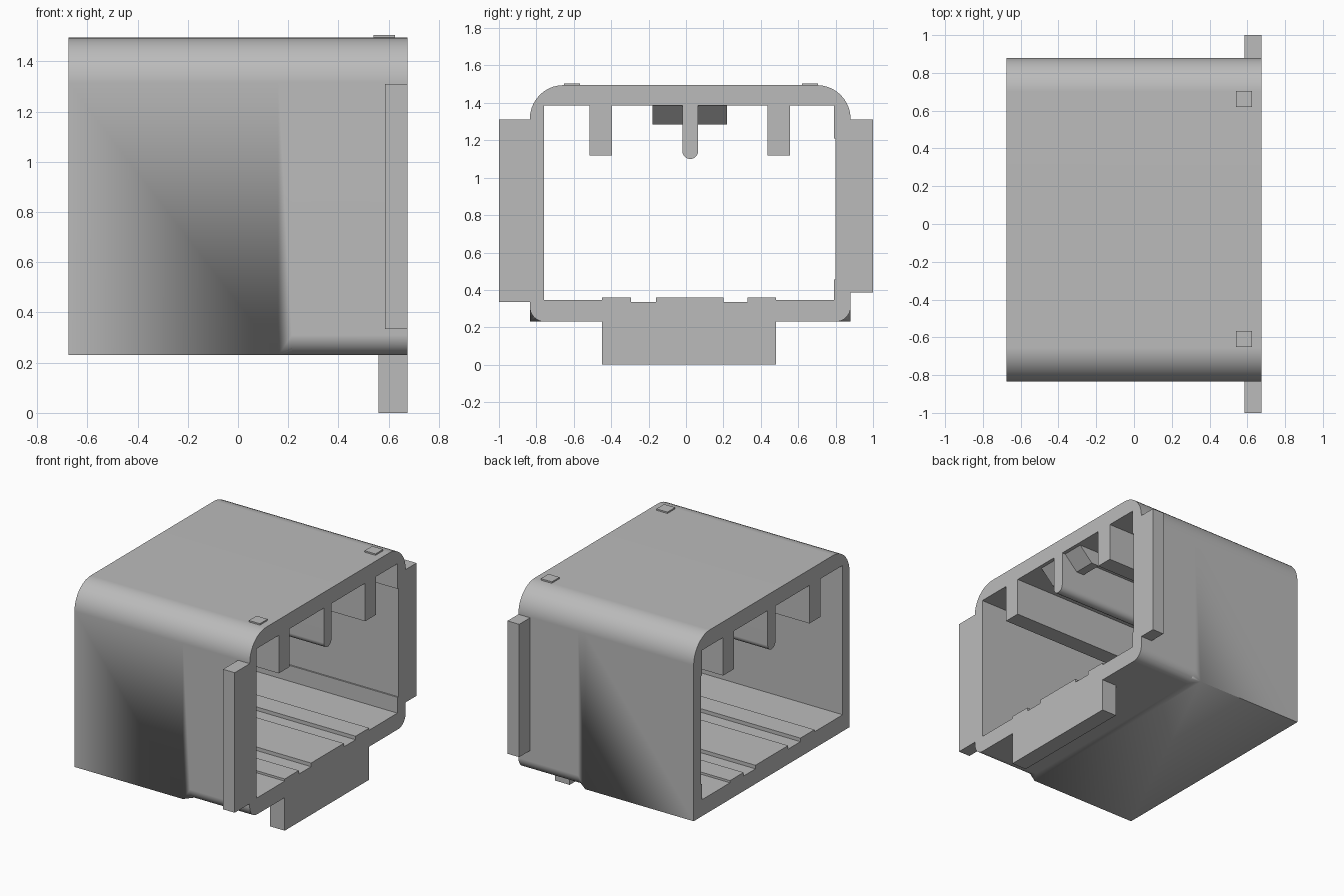
import bpy, bmesh, math

cube = bpy.data.objects.get("Cube")
if cube:
    bpy.data.objects.remove(cube, do_unlink=True)

grey = bpy.data.materials.new("plain grey")
grey.use_nodes = True
grey.diffuse_color = (0.5, 0.5, 0.5, 1)
grey.node_tree.nodes["Principled BSDF"].inputs["Base Color"].default_value = (0.5, 0.5, 0.5, 1)

END = 0.675                       # half length along x
Y0, Y1, Z0, Z1 = -0.835, 0.88, 0.23, 1.495


def finish(name, bm):
    bmesh.ops.recalc_face_normals(bm, faces=bm.faces)
    mesh = bpy.data.meshes.new(name)
    bm.to_mesh(mesh)
    bm.free()
    mesh.materials.append(grey)
    obj = bpy.data.objects.new(name, mesh)
    bpy.context.collection.objects.link(obj)
    return obj


def box(name, x, y, z):
    bm = bmesh.new()
    bmesh.ops.create_cube(bm, size=1)
    for v in bm.verts:
        v.co = [a + (b - a) * (c + 0.5) for (a, b), c in zip((x, y, z), v.co)]
    return finish(name, bm)


def arc(cy, cz, r, start, sweep, steps=10):
    return [(cy + r * math.cos(math.radians(start + sweep * i / steps)),
             cz + r * math.sin(math.radians(start + sweep * i / steps)))
            for i in range(steps + 1)]


def outer(low):
    """Outline with large top corners and bottom corners of radius low."""
    top = 0.18
    return (arc(Y0 + low, Z0 + low, low, 180, 90) + arc(Y1 - low, Z0 + low, low, 270, 90)
            + arc(Y1 - top, Z1 - top, top, 0, 90) + arc(Y0 + top, Z1 - top, top, 90, 90))


def rib(right, left, z, ceiling=1.385):
    return [(right, ceiling), (right, z), (left, z), (left, ceiling)]


# Opening outline: grooved floor, relieved side wall, hanging ribs
floor = [(-0.76, 0.345)]
for a, b, z in ((-0.45, -0.295, 0.36), (-0.295, -0.16, 0.335), (-0.16, 0.2, 0.36),
                (0.2, 0.33, 0.335), (0.33, 0.48, 0.36)):
    floor += [(a, z), (b, z)]
floor.insert(1, (-0.45, 0.345))
floor += [(0.48, 0.345), (0.79, 0.345)]
wall = [(0.79, 0.455), (0.80, 0.455), (0.80, 1.21), (0.79, 1.21), (0.79, 1.385)]
keel = [(0.065, 1.385)] + arc(0.0225, 1.1425, 0.0425, 0, -180) + [(-0.02, 1.385)]
inner = floor + wall + rib(0.555, 0.435, 1.12) + keel + rib(-0.395, -0.515, 1.12) + [(-0.76, 1.385)]

# Housing: outer skin with bottom corners rounded near one end, and the opening
bm = bmesh.new()


def loft(sections):
    rings = [[bm.verts.new((x, y, z)) for y, z in pts] for x, pts in sections]
    n = len(rings[0])
    for a, b in zip(rings, rings[1:]):
        for i in range(n):
            j = (i + 1) % n
            bm.faces.new((a[i], a[j], b[j], b[i]))


loft([(-END, outer(0)), (0.16, outer(0)), (0.215, outer(0.08)), (END, outer(0.08))])
loft([(-END, inner), (END, inner)])
bmesh.ops.remove_doubles(bm, verts=bm.verts, dist=1e-4)
for x in (-END, END):
    rim = [e for e in bm.edges if all(abs(v.co.x - x) < 1e-4 for v in e.verts)]
    bmesh.ops.triangle_fill(bm, edges=rim, use_beauty=True, normal=(math.copysign(1, x), 0, 0))
housing = finish("housing", bm)
bpy.ops.object.select_all(action="DESELECT")
housing.select_set(True)
bpy.context.view_layer.objects.active = housing
bpy.ops.object.shade_smooth_by_angle(angle=math.radians(30))
weighted = housing.modifiers.new("weighted normals", "WEIGHTED_NORMAL")
weighted.keep_sharp = True

# Side flanges and bottom tab
box("front_flange", (0.585, END), (-1, Y0), (0.335, 1.31))
box("back_flange", (0.585, END), (Y1, 1), (0.385, 1.31))
box("bottom_tab", (0.56, END), (-0.45, 0.48), (0, Z0))

# Small raised pads on the top
for side, y in (("front", -0.652), ("back", 0.62)):
    box(side + "_pad", (0.54, 0.625), (y, y + 0.085), (Z1 - 0.01, 1.505))

# Sloped catches beside the middle rib
for side, a, b in (("front", -0.18, -0.02), ("back", 0.065, 0.22)):
    bm = bmesh.new()
    section = [(0.67, 1.405), (0.55, 1.285), (0.49, 1.285), (0.49, 1.405)]
    face = bm.faces.new([bm.verts.new((x, a, z)) for x, z in section])
    new = bmesh.ops.extrude_face_region(bm, geom=[face])["geom"]
    bmesh.ops.translate(bm, vec=(0, b - a, 0),
                        verts=[v for v in new if isinstance(v, bmesh.types.BMVert)])
    finish(side + "_catch", bm)
